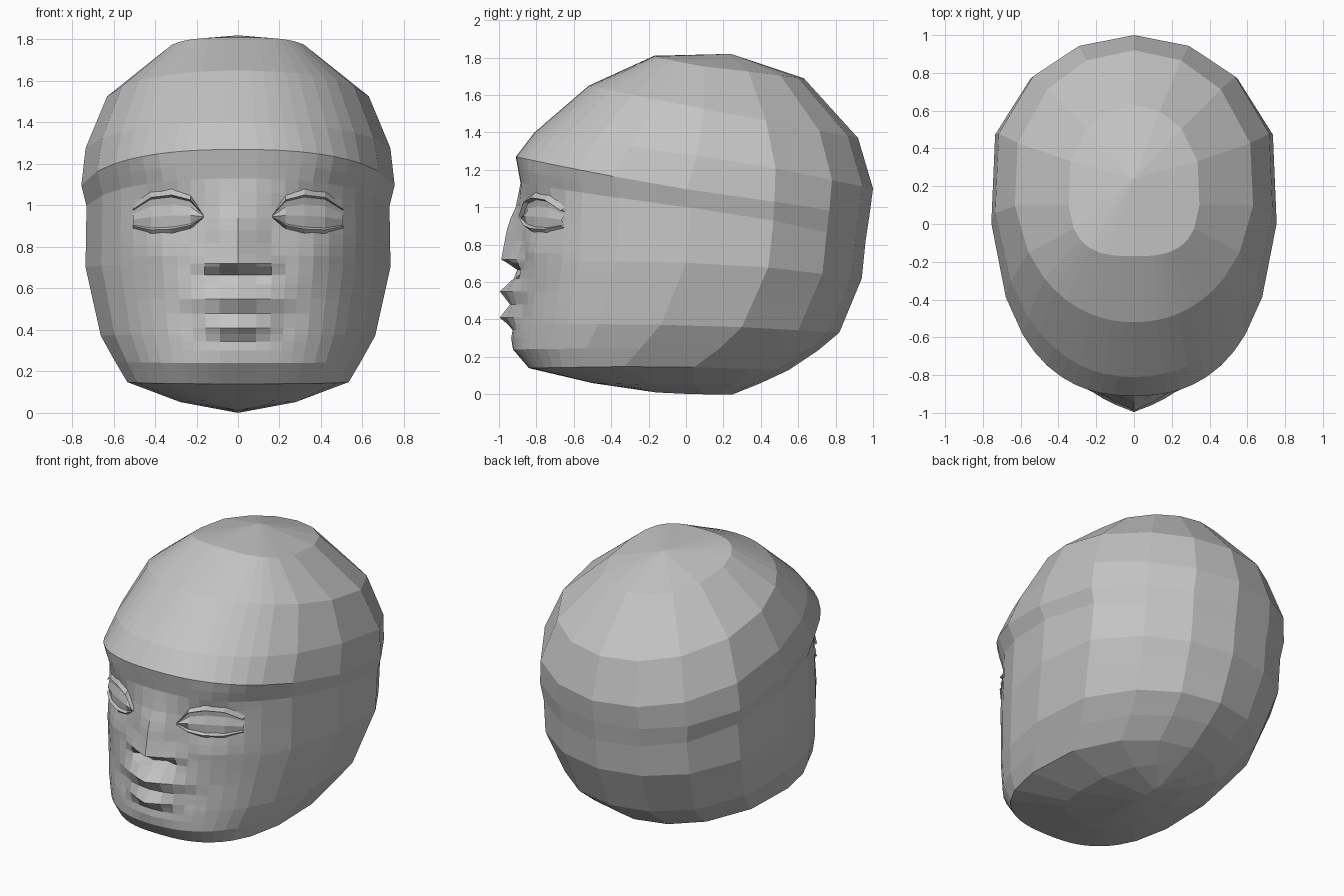
import bpy
import bmesh
from math import sin, cos, radians
from mathutils import Vector
from mathutils.bvhtree import BVHTree

cube = bpy.data.objects.get("Cube")
if cube:
    bpy.data.objects.remove(cube, do_unlink=True)

# One plain stone colour
stone = bpy.data.materials.new("stone_grey")
stone.use_nodes = True
grey = (0.55, 0.55, 0.55, 1.0)
stone.diffuse_color = grey
stone.node_tree.nodes["Principled BSDF"].inputs["Base Color"].default_value = grey

# Columns around half of the head, in degrees from the front to the back
ANGLES = (0, 5, 10, 15, 20, 26, 33, 40, 47, 60, 80, 106, 134, 157, 180)

# Head rings from crown to base:
# front height, front y, side height, half width, side y, back height, back y, squareness
RINGS = (
    (1.82, .24, 1.82, 0, .24, 1.82, .24, 2),
    (1.81, -.17, 1.74, .35, .22, 1.69, .63, 3),
    (1.65, -.52, 1.5, .64, .24, 1.37, .92, 2.1),
    (1.4, -.81, 1.25, .745, .28, 1.1, 1, 2.2),
    (1.27, -.91, 1.06, .765, .28, .95, .98, 2.4),
    (1.13, -.885, .97, .74, .28, .82, .96, 2.3),
    (.72, -.89, .7, .745, .25, .62, .94, 2.3),
    (.38, -.91, .37, .67, .1, .33, .82, 2.4),
    (.24, -.915, .25, .6, -.02, .23, .7, 2.5),
    (.14, -.84, .15, .54, -.15, .13, .55, 2.6),
    (.06, -.5, .05, .28, -.1, .06, .4, 2.4),
    (.01, -.16, 0, 0, .05, 0, .25, 2),
)

# Extra rows that carry the features of the face
FACE_ROWS = (1.2, 1.06, 1, .94, .88, .82, .76, .705, .665, .62,
             .55, .48, .41, .345, .3)

# Features: x, height, reach sideways, reach up, reach down, push forward
FEATURES = {
    "nose_bridge": (0, .92, .13, .2, .2, .04),
    "nose_tip": (0, .72, .17, .26, .05, .098),
    "nose_wing": (.135, .715, .07, .09, .05, .045),
    "nostril": (.085, .67, .05, .03, .03, -.045),
    "muzzle": (0, .55, .32, .14, .26, .05),
    "upper_lip": (0, .55, .24, .06, .06, .045),
    "lower_lip": (0, .41, .2, .06, .06, .065),
    "chin": (0, .3, .3, .06, .12, .02),
    "mouth_corner": (.24, .46, .09, .08, .1, -.025),
    "eye_socket": (.33, .98, .2, .12, .13, -.03),
    "brow": (.38, 1.13, .2, .12, .07, .02),
    "cheek": (.38, .76, .2, .14, .2, .025),
}


def blend(first, second, amount):
    return tuple(p + (q - p) * amount for p, q in zip(first, second))


def head_ring(spec):
    """Half of a rounded section, running from the front to the back."""
    z_front, y_front, z_side, width, y_side, z_back, y_back, square = spec
    points = []
    for angle in ANGLES:
        s, c = sin(radians(angle)), cos(radians(angle))
        power = 2 / square if c > 0 else 1
        y_end, z_end = (y_front, z_front) if c > 0 else (y_back, z_back)
        reach = abs(c) ** power
        x = 0 if angle in (0, 180) else width * s ** power
        points.append(Vector((x, y_side + (y_end - y_side) * reach,
                              z_side + (z_end - z_side) * abs(c))))
    return points


def sculpt(point):
    """Push a point of the face by every feature that reaches it."""
    push = 0
    for x, z, wide, up, down, depth in FEATURES.values():
        rise = point.z - z
        fade_z = 1 - abs(rise) / (up if rise > 0 else down)
        fade_x = 1 - abs(point.x - x) / wide
        push += depth * max(0, fade_x) * max(0, fade_z)
    point.y -= push


def grid_mesh(rows):
    """Skin rows of points, listed from top to bottom."""
    bm = bmesh.new()
    verts = [[bm.verts.new(p) for p in row] for row in rows]
    for upper, lower in zip(verts, verts[1:]):
        for i in range(len(upper) - 1):
            bm.faces.new((upper[i], lower[i], lower[i + 1], upper[i + 1]))
    bmesh.ops.remove_doubles(bm, verts=bm.verts, dist=0.0005)
    return bm


def mirrored_object(name, bm):
    mesh = bpy.data.meshes.new(name)
    bm.to_mesh(mesh)
    mesh.materials.append(stone)
    obj = bpy.data.objects.new(name, mesh)
    bpy.context.collection.objects.link(obj)
    mirror = obj.modifiers.new("mirror", 'MIRROR')
    mirror.use_clip = True
    mirror.merge_threshold = 0.001
    return obj


# Head: the rings, refined over the face and sculpted at the front
specs = []
for ring, following in zip(RINGS, RINGS[1:]):
    specs.append(ring)
    for z in FACE_ROWS:
        if following[0] < z < ring[0]:
            specs.append(blend(ring, following, (ring[0] - z) / (ring[0] - following[0])))
specs.append(RINGS[-1])
rows = [head_ring(spec) for spec in specs]
for row in rows:
    for point in row:
        if point.y < -0.3:
            sculpt(point)
head_mesh = grid_mesh(rows)
surface = BVHTree.FromBMesh(head_mesh)
mirrored_object("head", head_mesh)


def on_face(x, z, offset):
    hit = surface.ray_cast(Vector((x, -3, z)), Vector((0, 1, 0)))[0]
    return Vector((x, hit.y + offset, z))


# Eyes: brow fold, upper lid, eyeball and lower lid in one almond-shaped skin
EYE_X = (.165, .23, .32, .42, .505)
EYE_ARCH = (.05, .75, 1, .95, .5)
LID_CURVES = (  # height over the eye line, offset from the face
    (.15, .006), (.115, -.028), (.105, -.004), (.07, -.004), (.015, -.018),
    (-.04, -.004), (-.05, -.024), (-.075, .006),
)
eye_rows = []
for height, offset in LID_CURVES:
    eye_rows.append([on_face(x, .945 - .06 * (x - EYE_X[0]) + height * arch, offset)
                     for x, arch in zip(EYE_X, EYE_ARCH)])
mirrored_object("eyes", grid_mesh(eye_rows))
